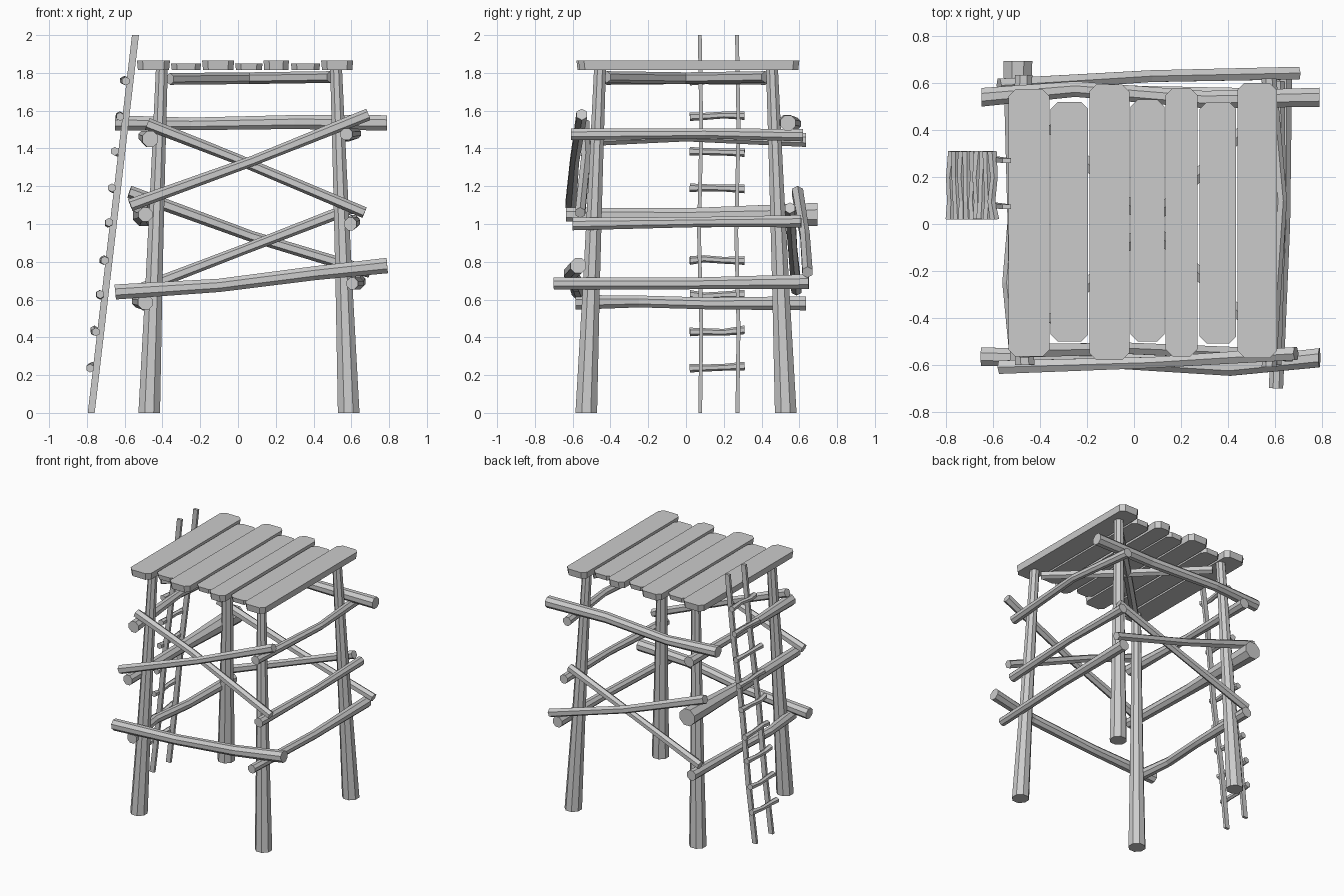
import bpy, bmesh, math, random
from mathutils import Vector

if "Cube" in bpy.data.objects:
    bpy.data.objects.remove(bpy.data.objects["Cube"])

random.seed(4)
wood = bpy.data.materials.new("weathered_grey_wood")
wood.diffuse_color = (0.6, 0.6, 0.6, 1)
wood.use_nodes = True
wood.node_tree.nodes["Principled BSDF"].inputs["Base Color"].default_value = wood.diffuse_color


def finish(name, bm):
    bmesh.ops.recalc_face_normals(bm, faces=bm.faces)
    me = bpy.data.meshes.new(name)
    bm.to_mesh(me)
    bm.free()
    me.materials.append(wood)
    ob = bpy.data.objects.new(name, me)
    bpy.context.collection.objects.link(ob)
    return ob


def log(name, pts, radii, sides=8, squash=1.0, flat_ends=False):
    """Faceted pole through pts, with one radius per point."""
    pts = [Vector(p) for p in pts]
    if not isinstance(radii, (list, tuple)):
        radii = [radii] * len(pts)
    axis = (pts[-1] - pts[0]).normalized()
    ref = Vector((0, 1, 0)) if abs(axis.z) > 0.8 else Vector((0, 0, 1))
    u = axis.cross(ref).normalized()
    v = axis.cross(u).normalized()
    if flat_ends:
        u, v = Vector((1, 0, 0)), Vector((0, 1, 0))
    bm = bmesh.new()
    rings = []
    for p, r in zip(pts, radii):
        ring = []
        for i in range(sides):
            a = 2 * math.pi * (i + 0.5) / sides
            ring.append(bm.verts.new(p + u * r * math.cos(a) + v * r * squash * math.sin(a)))
        rings.append(ring)
    for a, b in zip(rings, rings[1:]):
        for i in range(sides):
            j = (i + 1) % sides
            bm.faces.new((a[i], a[j], b[j], b[i]))
    bm.faces.new(rings[0])
    bm.faces.new(rings[-1])
    return finish(name, bm)


def plank(name, x0, x1, y0, y1, z0, z1):
    """Board with clipped corners and a slightly narrower underside."""
    c = 0.03
    outline = [(x0 + c, y0), (x1 - c, y0), (x1, y0 + c), (x1, y1 - c),
               (x1 - c, y1), (x0 + c, y1), (x0, y1 - c), (x0, y0 + c)]
    mx, my = (x0 + x1) / 2, (y0 + y1) / 2
    bm = bmesh.new()
    top = [bm.verts.new((x, y, z1)) for x, y in outline]
    low = [bm.verts.new((mx + (x - mx) * 0.94, my + (y - my) * 0.99, z0)) for x, y in outline]
    bm.faces.new(top)
    bm.faces.new(low)
    for i in range(8):
        j = (i + 1) % 8
        bm.faces.new((top[i], top[j], low[j], low[i]))
    return finish(name, bm)


# Four tapered corner posts, leaning inward
for sx, side in ((-1, "left"), (1, "right")):
    for sy, end in ((-1, "front"), (1, "back")):
        pts = [(0.058 + sx * (0.528 - 0.067 * t), sy * (0.528 - 0.073 * t), 1.83 * t)
               for t in (0, 0.36, 0.7, 1)]
        log(f"post_{end}_{side}", pts, [0.062, 0.049, 0.04, 0.034], flat_ends=True)

# Deck boards, alternating high and low
boards = [(-0.535, -0.36, -0.565, 0.575), (-0.355, -0.195, -0.50, 0.52),
          (-0.19, -0.02, -0.58, 0.595), (-0.015, 0.13, -0.50, 0.53),
          (0.135, 0.27, -0.565, 0.58), (0.28, 0.435, -0.51, 0.52),
          (0.44, 0.61, -0.57, 0.60)]
for i, (x0, x1, y0, y1) in enumerate(boards):
    low = i % 2
    plank(f"deck_board_{i + 1}", x0, x1, y0, y1, 1.815, 1.85 if low else 1.865)

# Crossed beams under the deck
for s in (-1, 1):
    log(f"deck_beam_{'a' if s < 0 else 'b'}",
        [(-0.36, -0.42 * s, 1.768), (0.06, 0, 1.772), (0.49, 0.42 * s, 1.778)], 0.031, 6)

# Front side: low rail and crossed braces
log("front_rail", [(-0.65, -0.565, 0.64), (-0.1, -0.58, 0.675), (0.41, -0.61, 0.74),
                   (0.79, -0.57, 0.78)], [0.043, 0.038, 0.04, 0.044])
log("front_brace_a", [(-0.57, -0.61, 1.10), (0.08, -0.59, 1.335), (0.69, -0.552, 1.58)],
    [0.033, 0.027, 0.032], 6)
log("front_brace_b", [(-0.48, -0.54, 1.53), (-0.02, -0.53, 1.35), (0.67, -0.56, 1.06)],
    [0.033, 0.028, 0.03], 6)

# Back side: high rail and crossed braces
log("back_rail", [(-0.65, 0.54, 1.535), (-0.25, 0.575, 1.53), (0.3, 0.53, 1.54),
                  (0.79, 0.54, 1.535)], [0.043, 0.036, 0.04, 0.044])
log("back_brace_a", [(-0.575, 0.59, 1.17), (0.07, 0.63, 0.935), (0.70, 0.643, 0.745)],
    [0.034, 0.029, 0.031], 6)
log("back_brace_b", [(-0.53, 0.585, 0.65), (0.03, 0.565, 0.865), (0.60, 0.55, 1.085)],
    [0.031, 0.027, 0.031], 6)

# Right side: three rails
log("right_rail_top", [(0.575, -0.61, 1.475), (0.625, 0.1, 1.48), (0.575, 0.62, 1.47)],
    [0.034, 0.029, 0.035])
log("right_rail_middle", [(0.595, -0.60, 1.0), (0.62, 0.05, 1.01), (0.61, 0.61, 1.015)],
    [0.036, 0.029, 0.035])
log("right_rail_low", [(0.605, -0.70, 0.685), (0.635, 0.0, 0.685), (0.635, 0.65, 0.695)],
    [0.033, 0.033, 0.042])

# Left side: three rails
log("left_rail_top", [(-0.465, -0.60, 1.45), (-0.5, 0.0, 1.465), (-0.47, 0.635, 1.445)],
    [0.045, 0.03, 0.04])
log("left_rail_middle", [(-0.49, -0.635, 1.05), (-0.5, 0.0, 1.045), (-0.495, 0.695, 1.05)],
    [0.04, 0.042, 0.067])
log("left_rail_low", [(-0.49, -0.585, 0.585), (-0.53, -0.25, 0.59), (-0.5, 0.1, 0.58),
                      (-0.49, 0.635, 0.58)], [0.042, 0.034, 0.034, 0.04])

# Ladder: two leaning stiles
for y, side in ((0.075, "front"), (0.272, "back")):
    pts = [(-0.777 + 0.117 * z, y + dy, z)
           for z, dy in ((0, 0), (0.45, 0.006), (0.95, -0.006), (1.5, 0.006), (2, -0.002))]
    log(f"ladder_stile_{side}", pts, 0.026, 4, 0.55, True)

# Ladder: nine crooked rungs on the outer side
for i in range(9):
    z = 0.243 + 0.19 * i
    x = -0.777 + 0.117 * z - 0.03
    pts = [(x + random.uniform(-0.008, 0.008), y, z + random.uniform(-0.008, 0.008))
           for y in (0.02, 0.095, 0.2, 0.31)]
    log(f"ladder_rung_{i + 1}", pts, [0.023, 0.019, 0.018, 0.023], 6)
